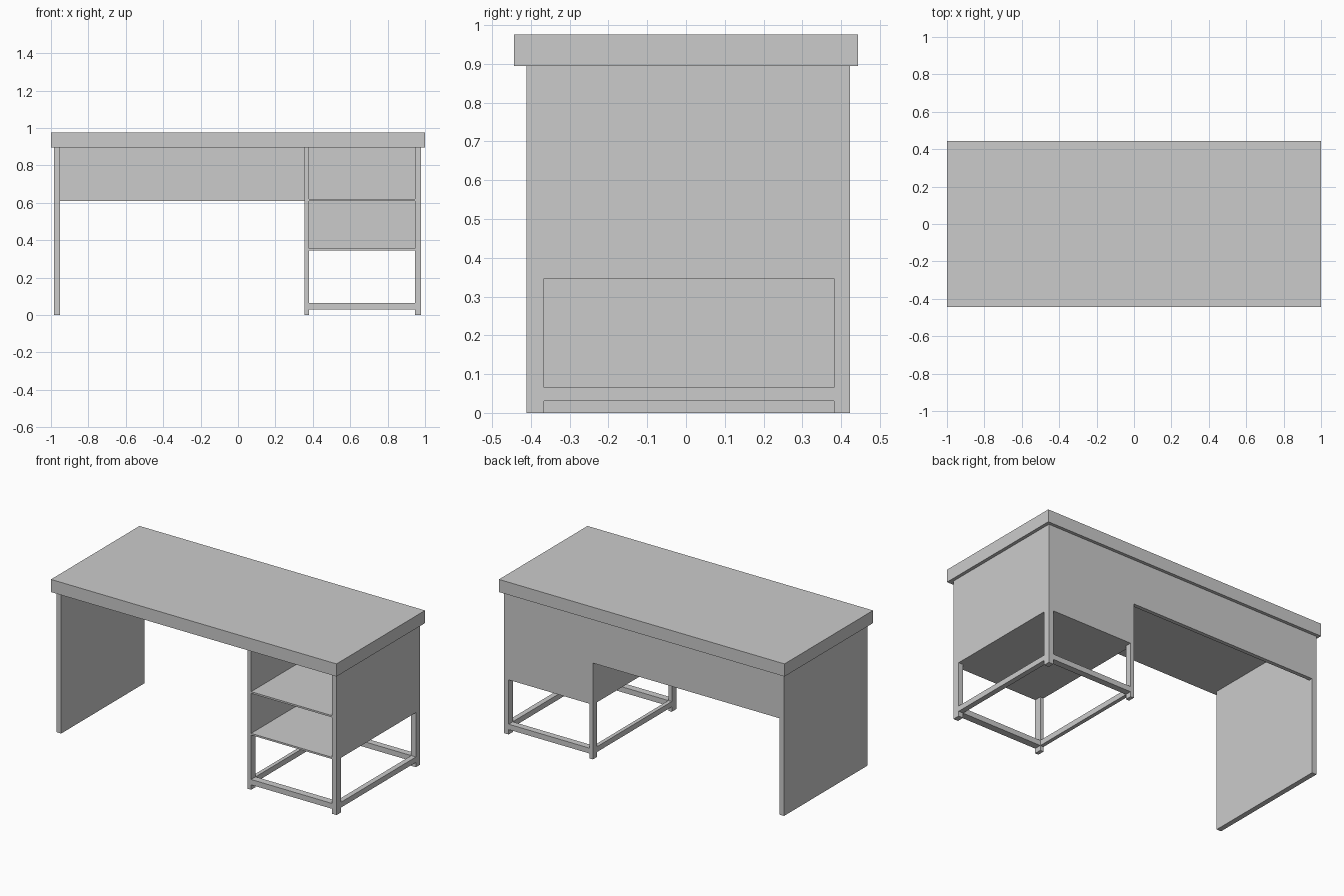
import bpy

if "Cube" in bpy.data.objects:
    bpy.data.objects.remove(bpy.data.objects["Cube"])


def box(name, x, y, z):
    """Axis-aligned box from (min, max) ranges."""
    bpy.ops.mesh.primitive_cube_add(
        size=1, location=[(a + b) / 2 for a, b in (x, y, z)])
    ob = bpy.context.object
    ob.name = name
    ob.scale = [b - a for a, b in (x, y, z)]
    bpy.ops.object.transform_apply(location=False, rotation=False, scale=True)
    return ob


UNDER = 0.895                       # underside of the desktop
FRONT, BACK = -0.411, 0.423         # depth of the base
POST_F, POST_B = -0.366, 0.382      # inner faces of front and back posts
CAB_LOW = 0.346                     # bottom of the cabinet box
RAIL = (0.031, 0.065)
SIDES = {"inner": (0.356, 0.38), "outer": (0.946, 0.979)}
BAY = (0.38, 0.946)                 # cabinet opening
PANEL_Y = (0.398, BACK)             # back panel thickness

# Desktop and slab leg
box("desktop", (-1, 1), (-0.443, 0.443), (UNDER, 0.975))
box("slab_leg", (-0.983, -0.951), (FRONT, BACK), (0, UNDER))

# Modesty panel across the knee space
box("modesty_panel", (-0.951, 0.356), PANEL_Y, (0.61, UNDER))

# Cabinet sides: posts, upper panel and low rail
for side, x in SIDES.items():
    box(f"{side}_front_post", x, (FRONT, POST_F), (0, UNDER))
    box(f"{side}_back_post", x, (POST_B, BACK), (0, UNDER))
    box(f"{side}_side_panel", x, (POST_F, POST_B), (CAB_LOW, UNDER))
    box(f"{side}_side_rail", x, (POST_F, POST_B), RAIL)

# Low front and back rails
box("front_rail", BAY, (FRONT, POST_F), RAIL)
box("back_rail", BAY, (POST_B, BACK), RAIL)

# Cabinet back and shelves
box("cabinet_back", BAY, PANEL_Y, (CAB_LOW, UNDER))
for name, z in (("lower_shelf", CAB_LOW), ("upper_shelf", 0.61)):
    box(name, BAY, (FRONT, PANEL_Y[0]), (z, z + 0.011))
